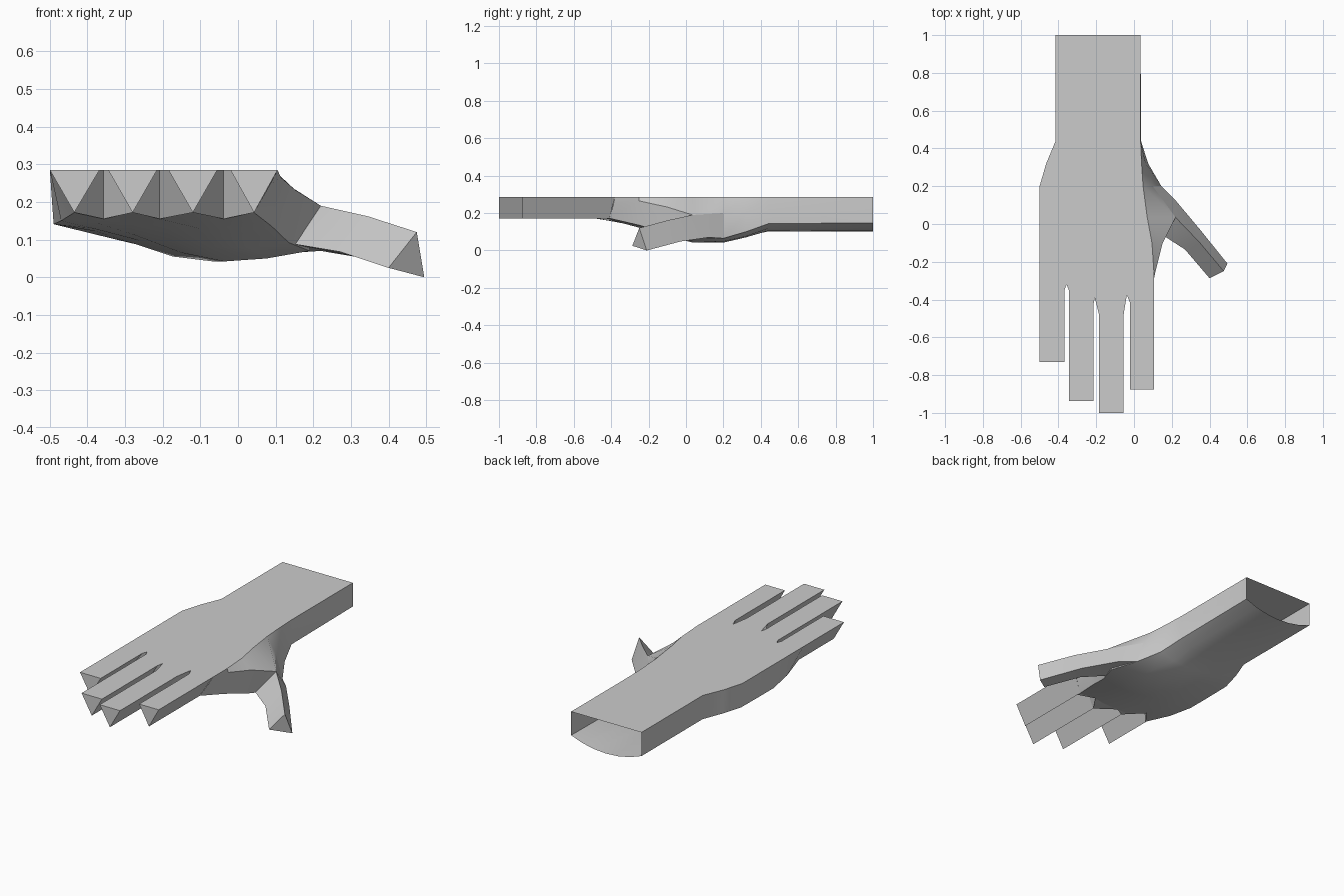
import bpy, bmesh

if "Cube" in bpy.data.objects:
    bpy.data.objects.remove(bpy.data.objects["Cube"], do_unlink=True)

grey = bpy.data.materials.new("plain_grey")
grey.use_nodes = True
grey.diffuse_color = (0.6, 0.6, 0.6, 1)
grey.node_tree.nodes["Principled BSDF"].inputs["Base Color"].default_value = (0.6, 0.6, 0.6, 1)

TOP = 0.285


def loft(name, rings, cap_end=True):
    """Skin a series of equal-length closed rings."""
    bm = bmesh.new()
    rows = [[bm.verts.new(p) for p in ring] for ring in rings]
    n = len(rows[0])
    for a, b in zip(rows, rows[1:]):
        for i in range(n):
            j = (i + 1) % n
            bm.faces.new((a[i], a[j], b[j], b[i]))
    if cap_end:
        bm.faces.new(rows[-1])
    bmesh.ops.remove_doubles(bm, verts=bm.verts, dist=0.0005)
    bmesh.ops.recalc_face_normals(bm, faces=bm.faces)
    mesh = bpy.data.meshes.new(name)
    bm.to_mesh(mesh)
    bm.free()
    mesh.materials.append(grey)
    obj = bpy.data.objects.new(name, mesh)
    bpy.context.collection.objects.link(obj)
    bpy.ops.object.select_all(action='DESELECT')
    obj.select_set(True)
    bpy.context.view_layer.objects.active = obj
    bpy.ops.object.shade_smooth_by_angle(angle=0.5)


# Stations from wrist to knuckles:
# y, top left x, top right x, side bulge (x, z), bottom x range, bottom heights right to left
stations = [
    (1.00, -0.415, 0.035, (0.035, 0.215), (0.035, -0.415), (.148, .122, .107, .102, .107, .122, .148)),
    (0.44, -0.415, 0.035, (0.037, 0.215), (0.035, -0.415), (.143, .118, .105, .102, .107, .122, .148)),
    (0.32, -0.465, 0.040, (0.062, 0.200), (0.075, -0.460), (.100, .075, .070, .075, .090, .115, .147)),
    (0.20, -0.500, 0.048, (0.100, 0.200), (0.145, -0.490), (.065, .048, .042, .055, .090, .115, .143)),
    (0.035, -0.500, 0.070, (0.220, 0.190), (0.190, -0.490), (.070, .050, .042, .065, .098, .122, .141)),
    (-0.10, -0.500, 0.095, (0.152, 0.232), (0.135, -0.490), (.092, .078, .080, .098, .115, .130, .141)),
    (-0.25, -0.500, 0.105, (0.114, 0.265), (0.090, -0.470), (.135, .122, .128, .135, .142, .145, .150)),
]
rings = []
for y, xl, xr, side, (br, bl), heights in stations:
    ring = [(xl + (xr - xl) * t, y, TOP) for t in (0, .24, .49, .76, 1)]
    ring.append((side[0], y, side[1]))
    ring += [(br + (bl - br) * i / 6, y, z) for i, z in enumerate(heights)]
    rings.append(ring)

# Knuckle line: finger webs on top and their matching points below
edges = [(-0.5, -0.36), (-0.357, -0.32), (-0.208, -0.39), (-0.038, -0.375), (0.105, -0.38)]
ridges = [-0.435, -0.28, -0.12, 0.0425]
RIDGE_Z, WEB_Z, RIDGE_Y = 0.172, 0.155, -0.41
knuckles = [(x, y, TOP) for x, y in edges] + [(0.085, -0.388, 0.247)]
for i in (3, 2, 1, 0):
    knuckles.append((ridges[i], RIDGE_Y, RIDGE_Z))
    if i:
        knuckles.append((edges[i][0], edges[i][1], WEB_Z))
rings.append(knuckles)
loft("palm_and_wrist", rings, cap_end=False)

# Triangular fingers: left x, right x, shoulder y on each side, tip y
fingers = {
    "little_finger": (-0.5, -0.368, -0.40, -0.35, -0.73),
    "ring_finger": (-0.345, -0.215, -0.35, -0.43, -0.937),
    "middle_finger": (-0.185, -0.055, -0.48, -0.48, -1.0),
    "index_finger": (-0.02, 0.105, -0.42, -0.42, -0.875),
}
for i, (name, (xl, xr, yl, yr, tip)) in enumerate(fingers.items()):
    a, b = edges[i], edges[i + 1]
    ridge = (ridges[i], RIDGE_Y, RIDGE_Z)
    web_l = (*a, WEB_Z) if i > 0 else ridge
    web_r = (*b, WEB_Z) if i < 3 else ridge
    root = [(*a, TOP), (*b, TOP), web_r, ridge, web_l]
    shoulder = [(xl, yl, TOP), (xr, yr, TOP)] + [(ridges[i], min(yl, yr, RIDGE_Y) - 0.01, RIDGE_Z)] * 3
    end = [(xl, tip, TOP), (xr, tip, TOP)] + [(ridges[i], tip, RIDGE_Z)] * 3
    loft(name, [root, shoulder, end])

# Thumb: triangular sections of top ridge, inner edge and outer edge
loft("thumb", [
    [(0.10, 0.20, 0.20), (0.09, 0.03, 0.09), (0.145, 0.20, 0.065)],
    [(0.22, 0.035, 0.19), (0.138, -0.05, 0.09), (0.22, 0.125, 0.07)],
    [(0.345, -0.095, 0.162), (0.27, -0.135, 0.068), (0.35, -0.03, 0.048)],
    [(0.475, -0.25, 0.12), (0.40, -0.287, 0.025), (0.495, -0.21, 0.0)],
])
